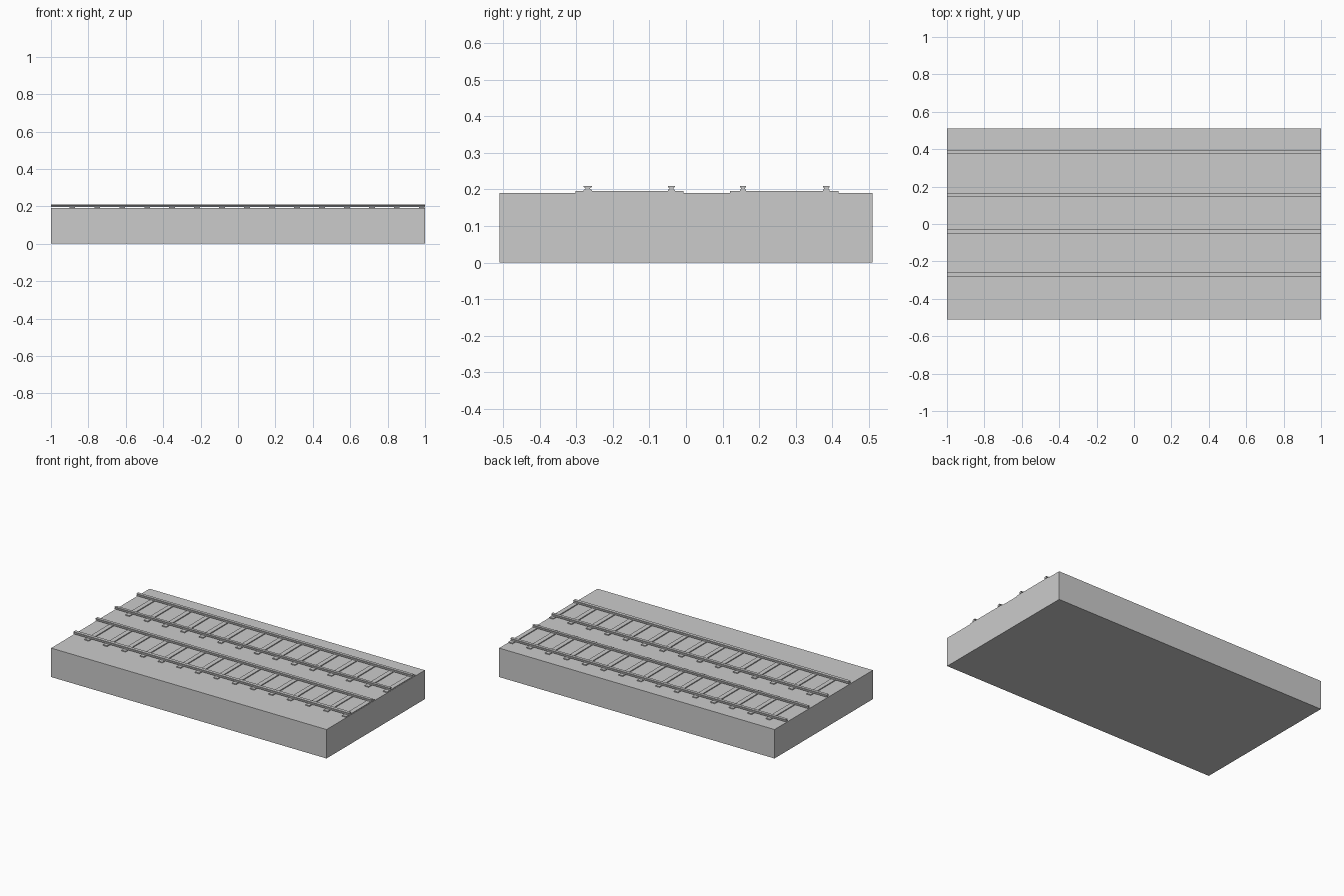
import bpy, bmesh

if "Cube" in bpy.data.objects:
    bpy.data.objects.remove(bpy.data.objects["Cube"])

def box(bm, x0, x1, y0, y1, z0, z1):
    geom = bmesh.ops.create_cube(bm, size=1.0)
    for v in geom["verts"]:
        v.co.x = (x0 + x1) / 2 + v.co.x * (x1 - x0)
        v.co.y = (y0 + y1) / 2 + v.co.y * (y1 - y0)
        v.co.z = (z0 + z1) / 2 + v.co.z * (z1 - z0)

def finish(name, bm):
    bmesh.ops.recalc_face_normals(bm, faces=bm.faces)
    mesh = bpy.data.meshes.new(name)
    bm.to_mesh(mesh)
    bm.free()
    bpy.context.collection.objects.link(bpy.data.objects.new(name, mesh))

BED_TOP, SLEEPER_TOP, RAIL_TOP = 0.190, 0.196, 0.210

# Solid track bed
bm = bmesh.new()
box(bm, -1, 1, -0.51, 0.51, 0, BED_TOP)
finish("track_bed", bm)

# Cross sleepers of both tracks
for name, y0, y1 in (("front_sleepers", -0.303, -0.007),
                     ("back_sleepers", 0.12, 0.417)):
    bm = bmesh.new()
    for i in range(15):
        x = -0.887 + i * 0.1336
        box(bm, x - 0.015, x + 0.015, y0, y1, BED_TOP - 0.002, SLEEPER_TOP)
    finish(name, bm)

# Rails: I-shaped profile extruded along x
def rail(name, y, width):
    w, web = width / 2, width * 0.3
    h = RAIL_TOP - SLEEPER_TOP
    half = [(w, 0), (w, 0.2 * h), (web, 0.4 * h), (web, 0.6 * h), (w, 0.75 * h), (w, h)]
    profile = half + [(-a, b) for a, b in reversed(half)]
    bm = bmesh.new()
    face = bm.faces.new([bm.verts.new((-1, y + a, SLEEPER_TOP + b)) for a, b in profile])
    ext = bmesh.ops.extrude_face_region(bm, geom=[face], use_keep_orig=True)
    moved = [g for g in ext["geom"] if isinstance(g, bmesh.types.BMVert)]
    bmesh.ops.translate(bm, verts=moved, vec=(2, 0, 0))
    finish(name, bm)

rail("front_track_outer_rail", -0.269, 0.022)
rail("front_track_inner_rail", -0.040, 0.019)
rail("back_track_inner_rail", 0.156, 0.017)
rail("back_track_outer_rail", 0.384, 0.019)
